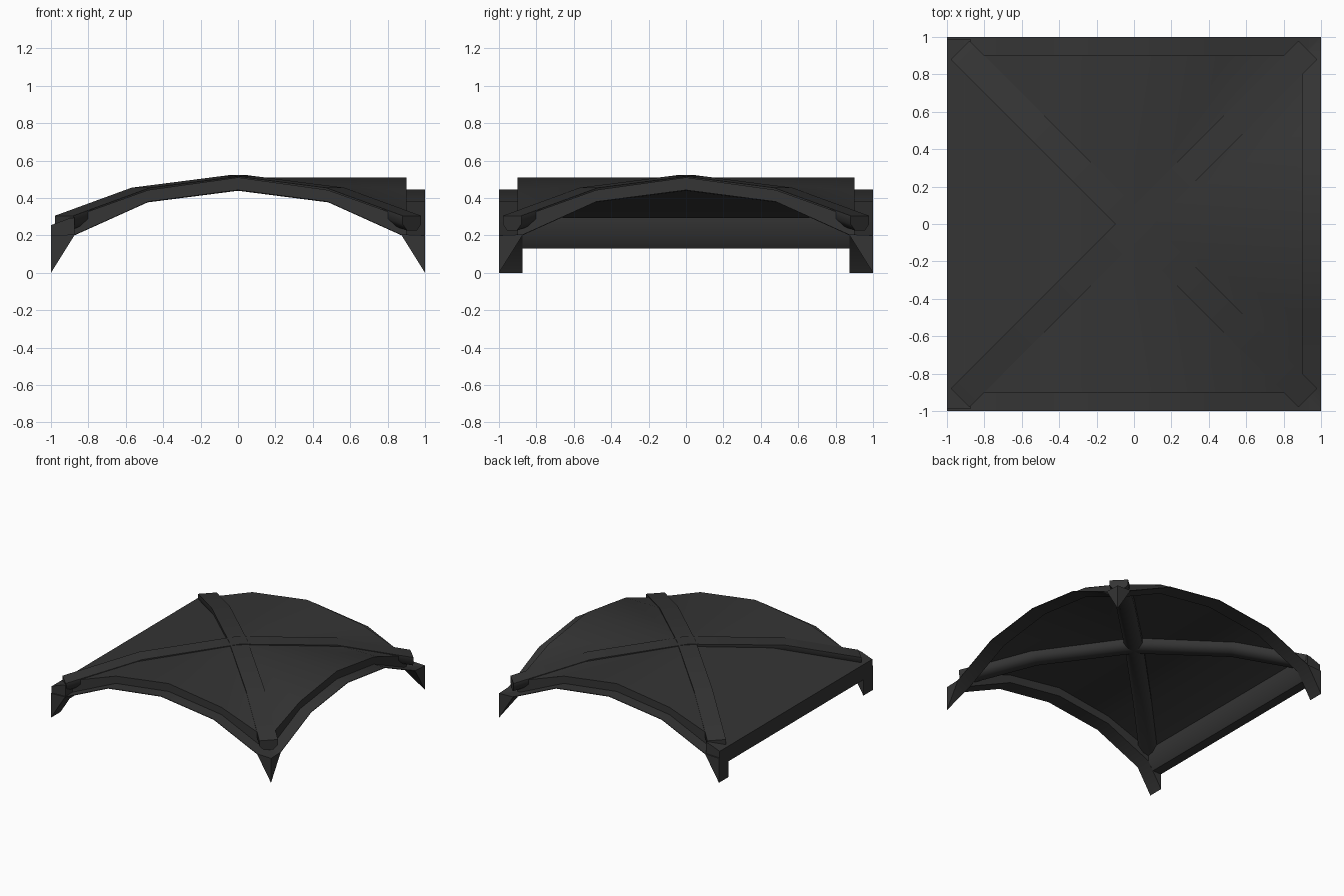
import bpy, bmesh, math

if "Cube" in bpy.data.objects:
    bpy.data.objects.remove(bpy.data.objects["Cube"])

mat = bpy.data.materials.new("dark stone grey")
mat.diffuse_color = (0.035, 0.035, 0.035, 1)
mat.use_nodes = True
mat.node_tree.nodes["Principled BSDF"].inputs["Base Color"].default_value = mat.diffuse_color


def curve(points):
    """Piecewise linear height curve over distance from the crown."""
    def height(d):
        d = abs(d)
        for (a, za), (b, zb) in zip(points, points[1:]):
            if d <= b + 1e-6:
                return za + (zb - za) * (d - a) / (b - a)
        return points[-1][1]
    return height


web_z = curve([(0, .51), (.5, .44), (1, .255)])
soffit_z = curve([(0, .44), (.48, .378), (.875, .2), (1, 0)])
ledge_z = curve([(0, .445), (.48, .383), (.875, .205), (1, .2)])


def finish(name, bm, closed=True, angle=35):
    bmesh.ops.remove_doubles(bm, verts=bm.verts, dist=0.0005)
    if closed:
        bmesh.ops.recalc_face_normals(bm, faces=bm.faces)
    mesh = bpy.data.meshes.new(name)
    bm.to_mesh(mesh)
    bm.free()
    mesh.materials.append(mat)
    ob = bpy.data.objects.new(name, mesh)
    bpy.context.collection.objects.link(ob)
    bpy.ops.object.select_all(action='DESELECT')
    bpy.context.view_layer.objects.active = ob
    ob.select_set(True)
    bpy.ops.object.shade_smooth_by_angle(angle=math.radians(angle))
    return ob


def loft(name, sections, angle=35):
    """Skin a row of equal cross-sections and cap the ends."""
    bm = bmesh.new()
    rows = [[bm.verts.new(p) for p in s] for s in sections]
    n = len(rows[0])
    for r, q in zip(rows, rows[1:]):
        for i in range(n):
            j = (i + 1) % n
            bm.faces.new((r[i], r[j], q[j], q[i]))
    bm.faces.new(rows[0])
    bm.faces.new(rows[-1])
    return finish(name, bm, angle=angle)


def arch(name, place, mitre_start, mitre_end):
    """Edge arch along u, v = distance from the middle to the outer side."""
    sections = []
    stations = (-1, -.875, -.48, 0, .48, .875, 1)
    for k, u in enumerate(stations):
        mitred = (k == 0 and mitre_start) or (k == len(stations) - 1 and mitre_end)
        row = []
        for v, fn in ((1, soffit_z), (.875, soffit_z), (.875, web_z),
                      (.9, web_z), (.9, ledge_z), (1, ledge_z)):
            uu = math.copysign(min(abs(u), v), u) if mitred else u
            row.append(place(uu, v, fn(uu)))
        sections.append(row)
    return loft(name, sections)


# three open edge arches, mitred where they meet on the right side
arch("front_arch", lambda u, v, z: (u, -v, z), False, True)
arch("back_arch", lambda u, v, z: (u, v, z), False, True)
arch("right_arch", lambda u, v, z: (v, u, z), True, True)

# straight wall beam on the left side
beam = [(-1, .13), (-.92, .13), (-.875, .2), (-.875, .295), (-.9, .292), (-1, .255)]
loft("left_beam", [[(x, y, z) for x, z in beam] for y in (-.99, .99)], 50)

# crossing diagonal ribs
rib_path = [(-.93, .305), (-.52, .455), (0, .522), (.52, .455), (.93, .305)]
rib_section = [(-.07, 0), (.07, 0), (.07, -.045), (.035, -.08), (-.035, -.08), (-.07, -.045)]
for name, s in (("diagonal_rib_a", 1), ("diagonal_rib_b", -1)):
    c = math.sqrt(.5)
    loft(name, [[(d - o * c, s * (d + o * c), z + h) for o, h in rib_section]
                for d, z in rib_path], 60)

# vault web: a barrel along y, cut by a cross barrel on the right
bm = bmesh.new()
E = .9


def web_face(pts):
    f = bm.faces.new([bm.verts.new(p) for p in pts])
    f.normal_update()
    if f.normal.z < 0:
        f.normal_flip()


for a, b in ((0, .5), (.5, E)):
    za, zb = web_z(a), web_z(b)
    web_face([(-a, -E, za), (-a, E, za), (-b, E, zb), (-b, -E, zb)])
    for s in (-1, 1):
        web_face([(a, s * a, za), (b, s * b, zb), (b, s * E, zb), (a, s * E, za)][:3 if b == E else 4]
                 + ([(a, s * E, za)] if b == E else []))
        web_face([(a, s * a, za), (b, s * b, zb), (E, s * b, zb), (E, s * a, za)][:3 if b == E else 4]
                 + ([(E, s * a, za)] if b == E else []))
finish("vault_web", bm, closed=False, angle=30)
